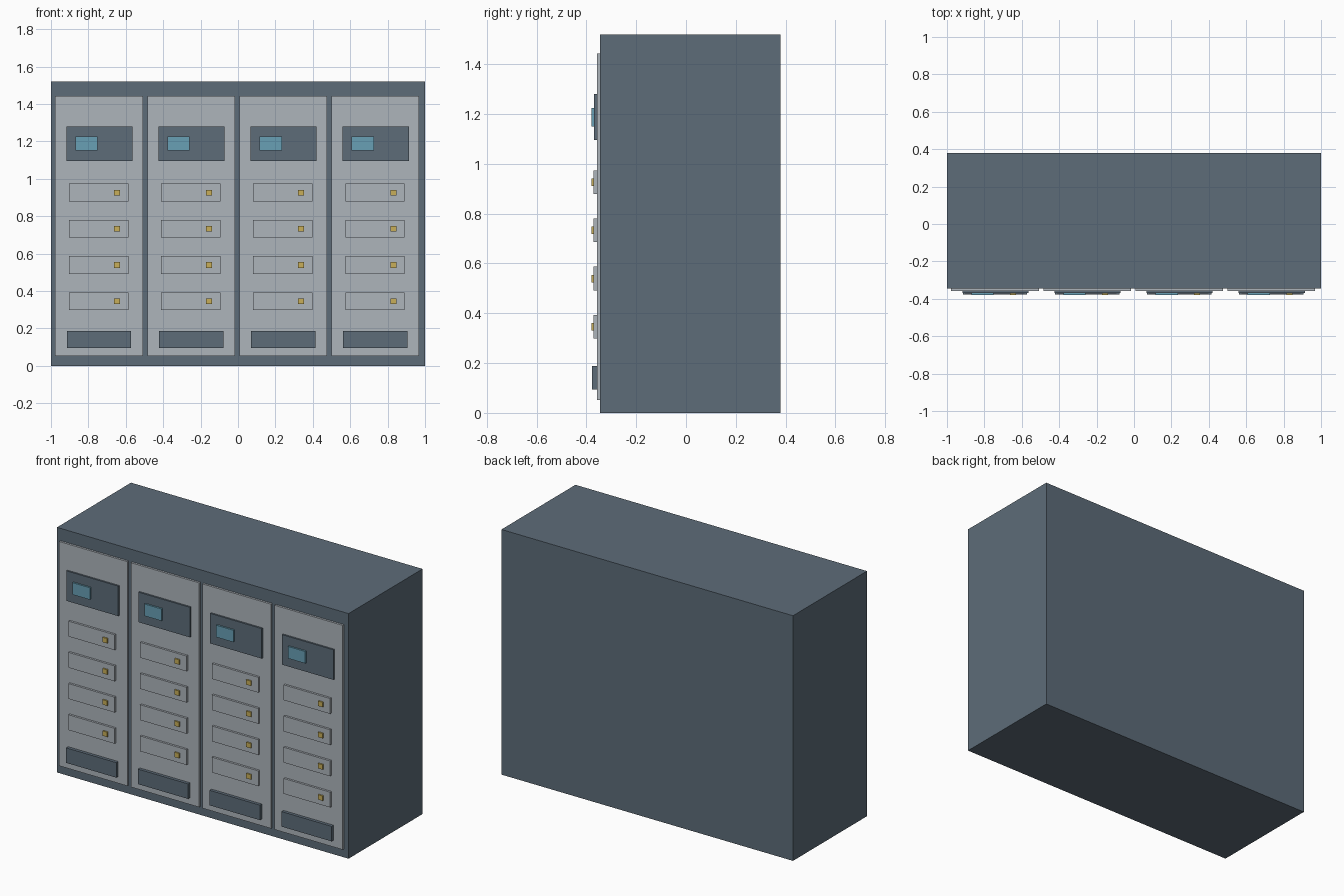
import bpy

# Remove the default cube
cube = bpy.data.objects.get("Cube")
if cube:
    bpy.data.objects.remove(cube, do_unlink=True)


def material(name, r, g, b):
    mat = bpy.data.materials.new(name)
    mat.use_nodes = True
    mat.diffuse_color = (r, g, b, 1)
    mat.node_tree.nodes["Principled BSDF"].inputs["Base Color"].default_value = (r, g, b, 1)
    return mat


slate = material("slate_blue_grey", 0.11, 0.15, 0.19)
grey = material("light_grey", 0.42, 0.46, 0.50)
blue = material("screen_blue", 0.14, 0.35, 0.46)
brass = material("brass_yellow", 0.58, 0.43, 0.10)


def box(name, mat, x, z, width, height, front, back):
    """Box centred on x and z, spanning front to back along y."""
    bpy.ops.mesh.primitive_cube_add(size=1, location=(x, (front + back) / 2, z))
    obj = bpy.context.object
    obj.name = name
    obj.scale = (width, back - front, height)
    bpy.ops.object.transform_apply(location=False, rotation=False, scale=True)
    obj.data.materials.append(mat)
    return obj


BODY_FRONT = -0.345
DOOR_FRONT = -0.358
PITCH = 0.4925

# Cabinet shell
box("cabinet_body", slate, 0, 0.76, 2, 1.52, BODY_FRONT, 0.38)

# Four identical bays
for bay in range(4):
    x = -0.743 + bay * PITCH
    tag = f"_{bay + 1}"
    box("door" + tag, grey, x, 0.748, 0.469, 1.391, DOOR_FRONT, BODY_FRONT)
    box("control_panel" + tag, slate, x + 0.002, 1.188, 0.354, 0.186, -0.369, DOOR_FRONT)
    box("screen" + tag, blue, x - 0.067, 1.188, 0.119, 0.074, -0.38, -0.369)
    box("vent" + tag, slate, x, 0.141, 0.344, 0.093, -0.377, DOOR_FRONT)

    # Stacked drawers, each with a latch
    for row in range(4):
        z = 0.346 + row * 0.1935
        label = f"{tag}_{row + 1}"
        box("drawer" + label, grey, x - 0.002, z, 0.318, 0.095, -0.371, DOOR_FRONT)
        box("latch" + label, brass, x + 0.096, z, 0.032, 0.03, -0.38, -0.371)
